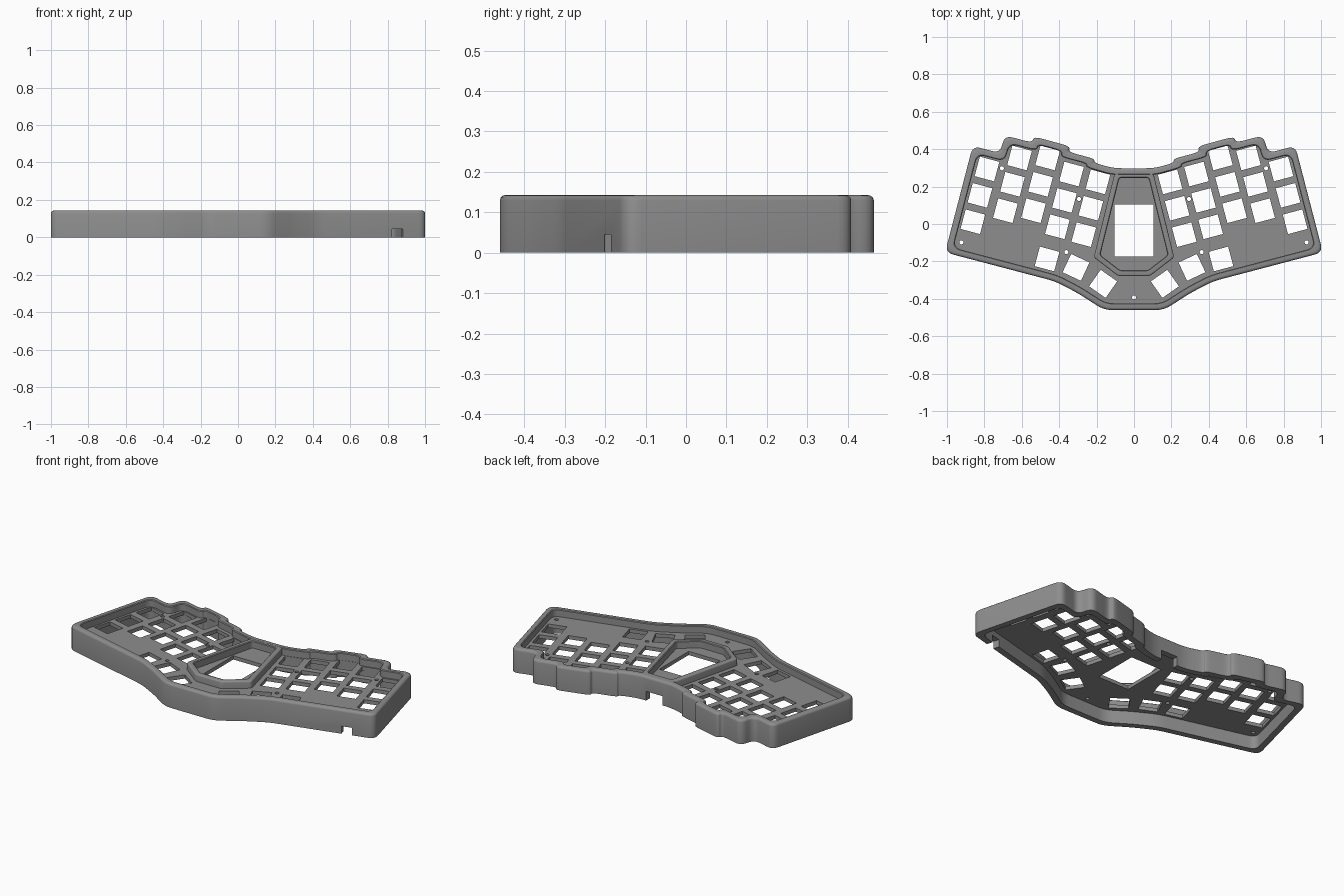
import bpy, bmesh, math
from mathutils import Vector, Matrix

if "Cube" in bpy.data.objects:
    bpy.data.objects.remove(bpy.data.objects["Cube"])

TOP, PLATE_TOP, PLATE_BOTTOM, WALL = 0.143, 0.10, 0.078, 0.036

grey = bpy.data.materials.new("case grey")
grey.diffuse_color = (0.27, 0.27, 0.27, 1)
grey.use_nodes = True
grey.node_tree.nodes["Principled BSDF"].inputs["Base Color"].default_value = grey.diffuse_color


def mirrored(half):
    """Close a right-hand half outline (back to front) with its mirror image."""
    return [Vector(p) for p in half] + [Vector((-x, y)) for x, y in reversed(half)]


def ring(points, inset, radius, steps=6):
    """Inset a clockwise outline, then round its corners."""
    n = len(points)
    dirs = [(points[(i + 1) % n] - points[i]).normalized() for i in range(n)]
    corners = []
    for i in range(n):
        n1 = Vector((dirs[i - 1].y, -dirs[i - 1].x))
        n2 = Vector((dirs[i].y, -dirs[i].x))
        corners.append(points[i] + (n1 + n2) * (inset / (1 + n1.dot(n2))))
    out = []
    for i in range(n):
        p = corners[i]
        a, b = corners[i - 1] - p, corners[(i + 1) % n] - p
        a *= min(radius, 0.47 * a.length) / a.length
        b *= min(radius, 0.47 * b.length) / b.length
        for k in range(steps + 1):
            t = k / steps
            out.append(p + a * (1 - t) ** 2 + b * t ** 2)
    return out


def make(name, bm):
    bmesh.ops.recalc_face_normals(bm, faces=bm.faces)
    mesh = bpy.data.meshes.new(name)
    bm.to_mesh(mesh)
    bm.free()
    mesh.materials.append(grey)
    obj = bpy.data.objects.new(name, mesh)
    bpy.context.collection.objects.link(obj)
    return obj


def loft(name, outline, profile, radius, closed):
    """Skin rings given as (inset, z); closed makes a hollow wall, else a capped slab."""
    bm = bmesh.new()
    loops = [[bm.verts.new((p.x, p.y, z)) for p in ring(outline, d, radius)]
             for d, z in profile]
    pairs = list(zip(loops, loops[1:]))
    if closed:
        pairs.append((loops[-1], loops[0]))
    else:
        bm.faces.new(loops[0])
        bm.faces.new(loops[-1])
    for lo, hi in pairs:
        for i in range(len(lo)):
            j = (i + 1) % len(lo)
            bm.faces.new((lo[i], lo[j], hi[j], hi[i]))
    return make(name, bm)


def box(bm, x, y, z, sx, sy, sz, angle=0):
    m = (Matrix.Translation((x, y, z)) @ Matrix.Rotation(math.radians(angle), 4, 'Z')
         @ Matrix.Diagonal((sx, sy, sz, 1)))
    bmesh.ops.create_cube(bm, size=1, matrix=m)


def cut(obj, bm):
    cutter = make("cutter", bm)
    cutter.hide_render = True
    mod = obj.modifiers.new("cut", 'BOOLEAN')
    mod.operation = 'DIFFERENCE'
    mod.solver = 'EXACT'
    mod.object = cutter
    bpy.context.view_layer.objects.active = obj
    bpy.ops.object.modifier_apply(modifier=mod.name)
    bpy.data.objects.remove(cutter)


def rim_profile(width, height, r, bottom):
    """Wall cross-section with a rounded outer top edge."""
    arc = [(r - r * math.cos(a), height - r + r * math.sin(a))
           for a in (math.radians(d) for d in (0, 30, 60, 90))]
    return [(0, bottom)] + arc + [(width - 0.004, height), (width, height - 0.004),
                                  (width, bottom)]


# Outer wall following the staggered key columns
case = mirrored([(.11, .298), (.215, .328), (.21, .348), (.35, .385), (.342, .415),
                 (.535, .468), (.545, .435), (.692, .474), (.716, .378), (.862, .418),
                 (1.01, -.152), (.42, -.307), (.30, -.37), (.16, -.46)])
wall = loft("outer_wall", case, rim_profile(WALL, TOP, 0.014, 0), 0.045, True)

# Cable notches in the back and the front right of the wall
notches = bmesh.new()
box(notches, 0, 0.28, 0, 0.11, 0.12, 0.11)
box(notches, 0.85, -0.185, 0, 0.06, 0.12, 0.09, 15)
cut(wall, notches)

# Switch plate
plate = loft("switch_plate", case, [(WALL - 0.006, PLATE_BOTTOM), (WALL - 0.006, PLATE_TOP)],
             0.04, False)

# Square key openings: columns of three, then thumb keys
holes = bmesh.new()
keys = []
for x, y in [(.786, .294), (.612, .353), (.462, .353), (.334, .267), (.193, .225)]:
    keys += [(x + .0378 * k, y - .141 * k, 15) for k in range(3)]
keys += [(.465, -.187, 15), (.31, -.232, 25), (.165, -.32, 35)]
for side in (-1, 1):
    for x, y, angle in keys:
        box(holes, side * x, y, 0.09, 0.108, 0.108, 0.1, side * angle)
# Screen opening
box(holes, 0, -0.035, 0.09, 0.208, 0.278, 0.1)
# Screw holes
screws = [(0, -.392)]
for x, y in [(.706, .298), (.294, .134), (.362, -.15), (.923, -.098)]:
    screws += [(x, y), (-x, y)]
for x, y in screws:
    bmesh.ops.create_cone(holes, cap_ends=True, segments=16, radius1=0.011, radius2=0.011,
                          depth=0.1, matrix=Matrix.Translation((x, y, 0.09)))
cut(plate, holes)

# Raised frame around the screen
frame = mirrored([(.102, .278), (.215, -.178), (.085, -.278)])
loft("screen_frame", frame, rim_profile(0.031, TOP - 0.0005, 0.008, PLATE_BOTTOM + 0.005),
     0.015, True)

# Smooth curved walls, keep edges crisp
for obj in bpy.context.collection.objects:
    obj.select_set(True)
bpy.context.view_layer.objects.active = wall
bpy.ops.object.shade_smooth_by_angle(angle=math.radians(35))
